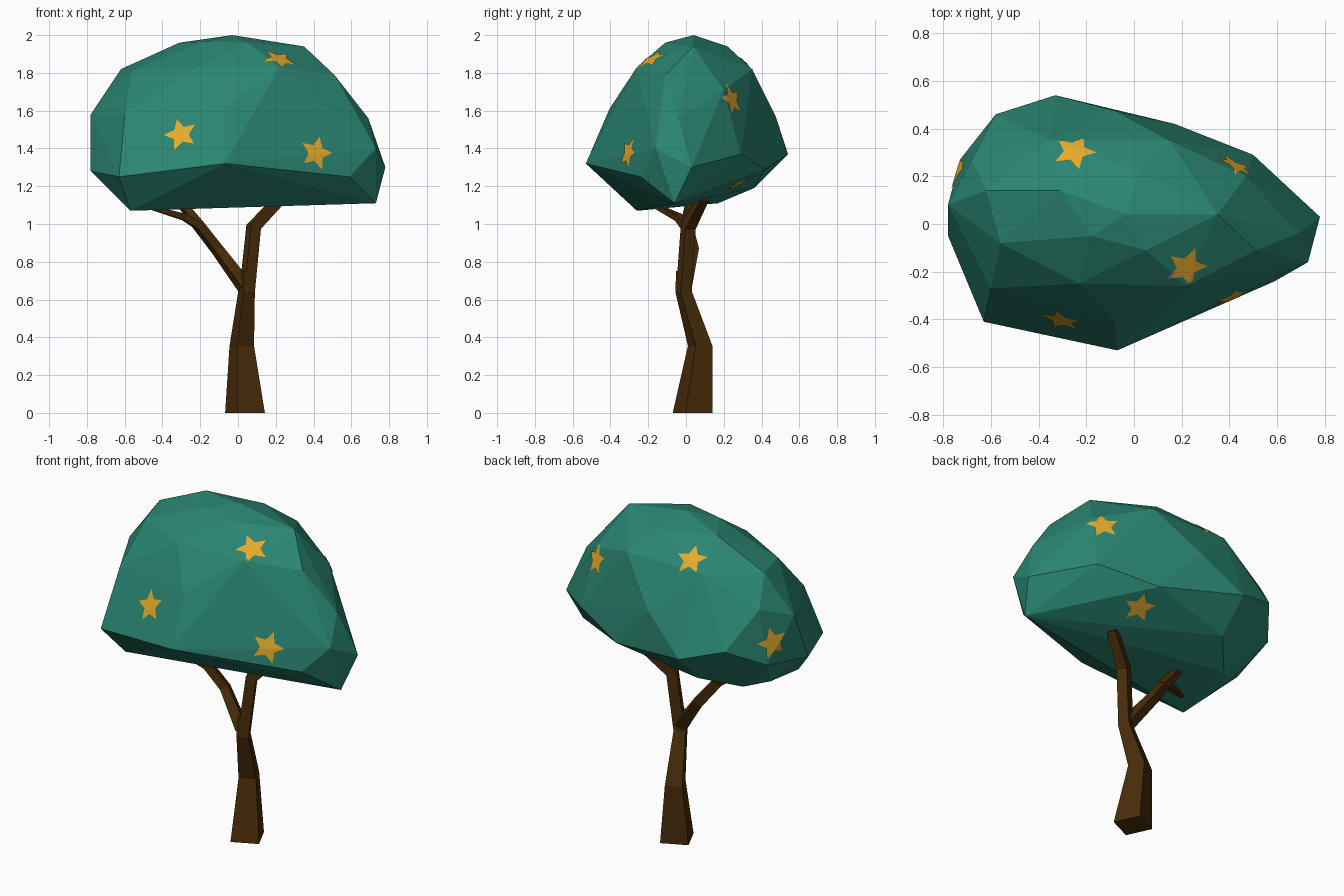
import bpy, bmesh, math
from mathutils import Vector
from mathutils.bvhtree import BVHTree

if "Cube" in bpy.data.objects:
    bpy.data.objects.remove(bpy.data.objects["Cube"])


def material(name, rgb):
    m = bpy.data.materials.new(name)
    m.diffuse_color = (*rgb, 1)
    m.use_nodes = True
    m.node_tree.nodes["Principled BSDF"].inputs["Base Color"].default_value = m.diffuse_color
    return m


BARK = material("dark bark brown", (0.066, 0.026, 0.003))
LEAF = material("teal leaf green", (0.023, 0.235, 0.165))
GOLD = material("gold", (0.78, 0.40, 0.025))


def finish(bm, name, mat):
    mesh = bpy.data.meshes.new(name)
    bm.to_mesh(mesh)
    bm.free()
    mesh.materials.append(mat)
    ob = bpy.data.objects.new(name, mesh)
    bpy.context.collection.objects.link(ob)
    return ob


def limb(name, path, flat=False, sides=4, turn=math.radians(-20)):
    """Tapered tube through (x, y, z, radius) stations."""
    bm = bmesh.new()
    pts = [Vector(p[:3]) for p in path]
    rings = []
    for i, p in enumerate(pts):
        t = pts[min(i + 1, len(pts) - 1)] - pts[max(i - 1, 0)]
        q = Vector((0, 0, 1)).rotation_difference(Vector((0, 0, 1)) if flat else t)
        ring = []
        for k in range(sides):
            a = turn + math.tau * k / sides
            ring.append(bm.verts.new(p + q @ Vector((math.cos(a), math.sin(a), 0)) * path[i][3]))
        rings.append(ring)
    for a, b in zip(rings, rings[1:]):
        for k in range(sides):
            j = (k + 1) % sides
            bm.faces.new((a[k], a[j], b[j], b[k]))
    bm.faces.new(rings[0][::-1])
    bm.faces.new(rings[-1])
    return finish(bm, name, BARK)


# Trunk and branches
limb("trunk", [(0.037, 0.035, 0, 0.112), (0.02, 0.075, 0.355, 0.069),
               (0.045, -0.012, 0.64, 0.047), (0.048, -0.012, 0.75, 0.043)], flat=True)
limb("right_branch", [(0.048, -0.012, 0.64, 0.044), (0.083, 0.012, 0.985, 0.043),
                      (0.23, 0.09, 1.14, 0.036)])
limb("left_branch", [(0.035, -0.01, 0.67, 0.045), (-0.11, 0.035, 0.865, 0.036),
                     (-0.215, 0.0, 1.0, 0.034), (-0.30, 0.02, 1.11, 0.026)])
limb("left_twig", [(-0.19, 0.005, 0.98, 0.03), (-0.28, -0.04, 1.035, 0.026),
                   (-0.47, -0.15, 1.09, 0.016)])

# Faceted canopy: hull of its main corners
corners = [
    # crown
    (-0.03, 0.04, 2.0), (0.35, 0.04, 1.94), (-0.31, 0.14, 1.96), (0.02, 0.22, 1.94),
    (-0.18, -0.05, 1.965), (0.05, -0.11, 1.96), (0.51, -0.11, 1.79), (-0.62, 0.14, 1.82),
    (-0.56, -0.08, 1.81), (-0.23, -0.25, 1.82), (0.22, -0.26, 1.83), (0.15, 0.35, 1.82),
    (-0.35, 0.35, 1.82),
    # middle
    (0.69, -0.04, 1.56), (0.47, 0.20, 1.71), (-0.58, 0.46, 1.45), (-0.78, 0.08, 1.58),
    (-0.68, 0.27, 1.66), (-0.60, -0.27, 1.58), (-0.08, -0.405, 1.61), (0.73, -0.16, 1.40),
    (-0.08, 0.475, 1.57),
    # lower rim
    (-0.07, -0.53, 1.32), (-0.63, -0.41, 1.25), (0.59, -0.24, 1.25), (0.78, 0.03, 1.30),
    (0.50, 0.29, 1.37), (0.17, 0.42, 1.29), (-0.33, 0.54, 1.37), (-0.73, 0.27, 1.34),
    (-0.78, -0.05, 1.28),
    # underside
    (-0.57, -0.26, 1.07), (0.73, -0.06, 1.11), (-0.62, 0.08, 1.14), (-0.50, 0.17, 1.11),
    (-0.33, 0.36, 1.19),
]
bm = bmesh.new()
for c in corners:
    bm.verts.new(c)
hull = bmesh.ops.convex_hull(bm, input=bm.verts)
junk = {g for g in hull["geom_interior"] + hull["geom_unused"] if isinstance(g, bmesh.types.BMVert)}
bmesh.ops.delete(bm, geom=list(junk), context="VERTS")
bmesh.ops.recalc_face_normals(bm, faces=bm.faces)
surface = BVHTree.FromBMesh(bm)
finish(bm, "canopy", LEAF)


def star(name, centre, turn, radius=0.093):
    """Thin five-pointed star wrapped onto the canopy."""
    c, n, _, _ = surface.find_nearest(Vector(centre))
    side = Vector((0, 0, 1)).cross(n).normalized()
    up = n.cross(side)
    bm = bmesh.new()
    mid = bm.verts.new(c)
    tips = []
    for k in range(10):
        a = math.radians(90 + turn + 36 * k)
        r = radius * (1 if k % 2 == 0 else 0.48)
        tips.append(bm.verts.new(c + (side * math.cos(a) + up * math.sin(a)) * r))
    for k in range(10):
        bm.faces.new((mid, tips[k], tips[(k + 1) % 10]))
    bmesh.ops.subdivide_edges(bm, edges=bm.edges, cuts=3, use_grid_fill=True)
    for v in bm.verts:
        hit = surface.ray_cast(v.co + n * 0.3, -n)[0]
        if hit is None:
            hit = surface.find_nearest(v.co)[0]
        v.co = hit + n * 0.004
    finish(bm, name, GOLD)


# Painted stars
star("star_front_left", (-0.31, -0.43, 1.485), 20)
star("star_front_right", (0.42, -0.32, 1.38), -18)
star("star_front_top", (0.22, -0.18, 1.87), 20)
star("star_back_top", (-0.25, 0.31, 1.87), 5)
star("star_back_right", (0.43, 0.25, 1.66), 10)
star("star_left", (-0.75, 0.23, 1.46), 10)
star("star_back_under", (0.2, 0.30, 1.17), 5)
